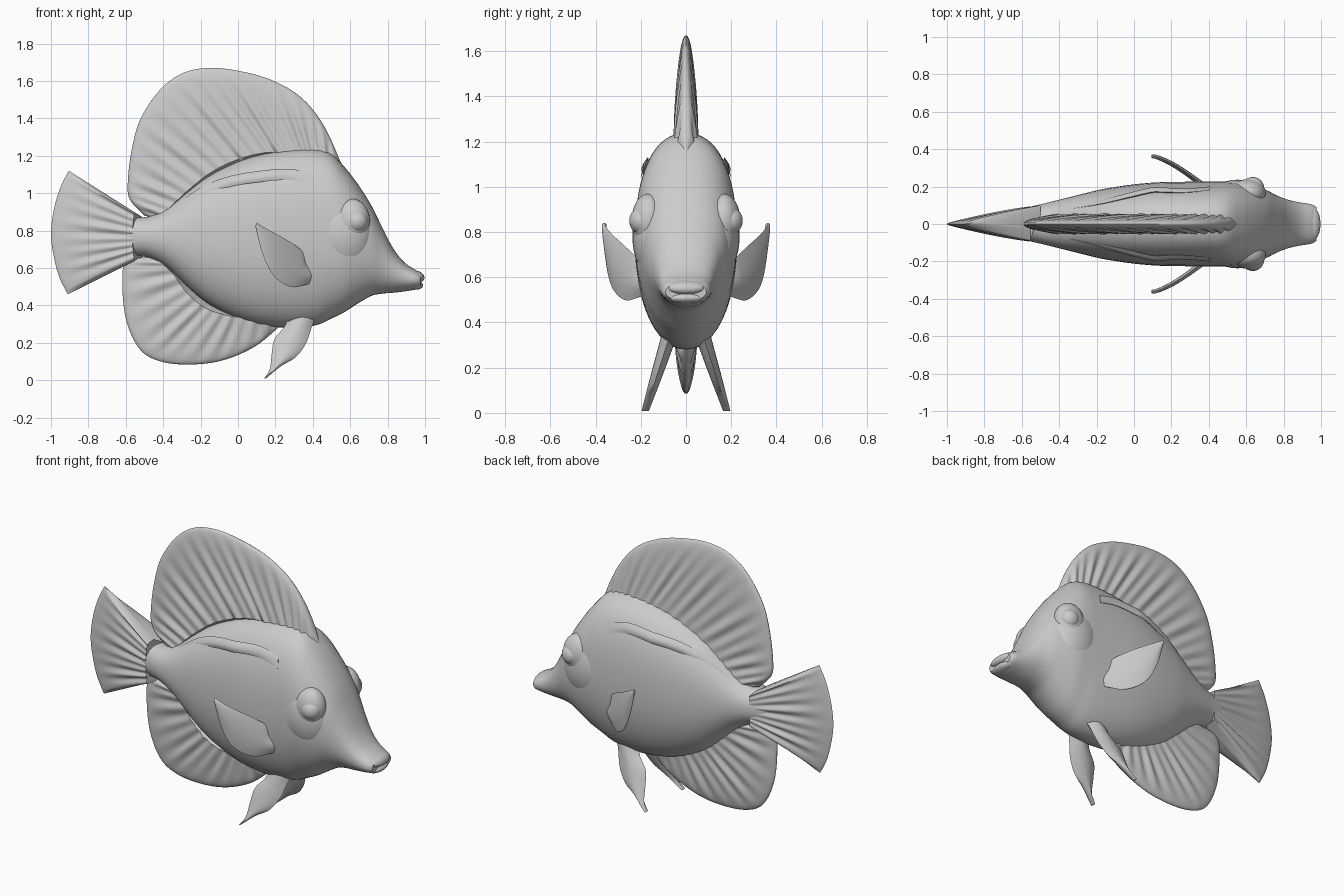
import bpy, bmesh, math

if "Cube" in bpy.data.objects:
    bpy.data.objects.remove(bpy.data.objects["Cube"])

GREY = bpy.data.materials.new("plain grey")
GREY.diffuse_color = (0.6, 0.6, 0.6, 1)
GREY.use_nodes = True
GREY.node_tree.nodes["Principled BSDF"].inputs["Base Color"].default_value = GREY.diffuse_color


def spline(pts, n):
    """Resample a point list into n points on a Catmull-Rom curve."""
    out, last = [], len(pts) - 1
    for k in range(n):
        f = k / (n - 1) * last
        i = min(int(f), last - 1)
        t = f - i
        p = [pts[max(0, min(last, i + d))] for d in (-1, 0, 1, 2)]
        out.append([0.5 * (2 * b + (c - a) * t + (2 * a - 5 * b + 4 * c - d) * t * t
                           + (3 * b - a - 3 * c + d) * t ** 3)
                    for a, b, c, d in zip(*p)])
    return out


def finish(name, bm, angle=50):
    bmesh.ops.remove_doubles(bm, verts=bm.verts, dist=0.0003)
    bmesh.ops.recalc_face_normals(bm, faces=bm.faces)
    mesh = bpy.data.meshes.new(name)
    bm.to_mesh(mesh)
    bm.free()
    mesh.materials.append(GREY)
    obj = bpy.data.objects.new(name, mesh)
    bpy.context.collection.objects.link(obj)
    bpy.ops.object.select_all(action='DESELECT')
    obj.select_set(True)
    bpy.context.view_layer.objects.active = obj
    bpy.ops.object.shade_smooth_by_angle(angle=math.radians(angle))
    return obj


def loft(name, rings, angle=50):
    """Skin closed rings of equal length and cap both ends."""
    bm = bmesh.new()
    vs = [[bm.verts.new(p) for p in r] for r in rings]
    m = len(rings[0])
    for a, b in zip(vs, vs[1:]):
        for j in range(m):
            k = (j + 1) % m
            bm.faces.new((a[j], a[k], b[k], b[j]))
    bm.faces.new(vs[0])
    bm.faces.new(vs[-1])
    return finish(name, bm, angle)


def fin(name, base, tip, n, half, offset=lambda x, z: 0.0):
    """Closed fin spanning two (x, z) edges; half(u, v) is half thickness."""
    a, b = spline(base, n), spline(tip, n)
    steps = 12
    rings = []
    for i in range(n):
        u = i / (n - 1)
        ring = []
        for side in (1, -1):
            for j in range(steps):
                v = math.sin(j / steps * math.pi / 2)
                if side < 0:
                    v = math.sin((steps - j) / steps * math.pi / 2)
                x = a[i][0] + (b[i][0] - a[i][0]) * v
                z = a[i][1] + (b[i][1] - a[i][1]) * v
                ring.append((x, offset(x, z) + side * half(u, v), z))
        rings.append(ring)
    return loft(name, rings)


def rayed(t0, t1, rays, depth=0.14):
    """Thickness of a median fin with rib-like rays and a rounded rim."""
    def half(u, v):
        t = (t0 + (t1 - t0) * v) * math.sqrt(max(0, 1 - v ** 10))
        t *= min(1, 0.3 + 14 * min(u, 1 - u))
        rib = math.sin(u * rays * math.tau) + 0.5 * math.sin(u * rays * 4.1 + 1)
        return t * (1 + depth * rib * math.sin(math.pi * v))
    return half


def ellipsoid(name, center, radii, tilt=0.0):
    bm = bmesh.new()
    bmesh.ops.create_uvsphere(bm, u_segments=32, v_segments=20, radius=1)
    c, s = math.cos(tilt), math.sin(tilt)
    for v in bm.verts:
        x, y, z = (v.co[k] * radii[k] for k in range(3))
        v.co = (center[0] + c * x + s * z, center[1] + y, center[2] - s * x + c * z)
    return finish(name, bm)


# Body: x, top, bottom, half width
sections = [(-0.66, 0.85, 0.69, 0.05), (-0.58, 0.87, 0.67, 0.085), (-0.48, 0.875, 0.655, 0.11),
            (-0.38, 0.92, 0.60, 0.135), (-0.28, 1.0, 0.51, 0.16), (-0.16, 1.09, 0.41, 0.188),
            (0.0, 1.17, 0.33, 0.212), (0.15, 1.215, 0.29, 0.224), (0.3, 1.235, 0.28, 0.226),
            (0.42, 1.235, 0.295, 0.226), (0.5, 1.21, 0.33, 0.226), (0.57, 1.14, 0.365, 0.222),
            (0.64, 1.05, 0.41, 0.205), (0.71, 0.94, 0.45, 0.18), (0.77, 0.82, 0.463, 0.15),
            (0.83, 0.705, 0.468, 0.128), (0.89, 0.63, 0.475, 0.115), (0.95, 0.59, 0.485, 0.105),
            (0.975, 0.575, 0.495, 0.09)]
rings = []
for x, top, bot, w in spline(sections, 91):
    ring = []
    for j in range(48):
        a = j / 48 * math.tau
        c, s = math.cos(a), math.sin(a)
        e = 2 / (2.3 if s > 0 else 2.1)
        ring.append((x, w * math.copysign(abs(c) ** e, c),
                     (top + bot) / 2 + (top - bot) / 2 * math.copysign(abs(s) ** e, s)))
    rings.append(ring)
loft("body", rings)

# Lips
ellipsoid("upper_lip", (0.955, 0, 0.555), (0.043, 0.088, 0.03), 0.3)
ellipsoid("lower_lip", (0.95, 0, 0.508), (0.04, 0.08, 0.024))

# Dorsal fin
fin("dorsal_fin",
    [(-0.42, 0.86), (-0.36, 0.89), (-0.28, 0.95), (-0.2, 1.0), (-0.1, 1.06), (0, 1.1),
     (0.1, 1.13), (0.2, 1.15), (0.28, 1.15), (0.36, 1.15), (0.42, 1.14), (0.48, 1.12), (0.52, 1.1)],
    [(-0.5, 0.88), (-0.58, 0.97), (-0.588, 1.08), (-0.565, 1.25), (-0.52, 1.4), (-0.42, 1.55),
     (-0.3, 1.64), (-0.16, 1.67), (0, 1.655), (0.18, 1.605), (0.34, 1.51), (0.46, 1.36), (0.56, 1.14)],
    150, rayed(0.055, 0.024, 19))

# Anal fin
fin("anal_fin",
    [(-0.42, 0.66), (-0.37, 0.62), (-0.3, 0.57), (-0.24, 0.51), (-0.18, 0.46), (-0.12, 0.42),
     (-0.05, 0.39), (0.02, 0.37), (0.1, 0.35), (0.18, 0.34)],
    [(-0.48, 0.66), (-0.6, 0.63), (-0.618, 0.5), (-0.595, 0.31), (-0.52, 0.16), (-0.4, 0.097),
     (-0.23, 0.085), (-0.07, 0.11), (0.09, 0.18), (0.22, 0.285)],
    120, rayed(0.05, 0.022, 13))

# Tail fin
fin("tail_fin",
    [(-0.5, 0.865), (-0.5, 0.835), (-0.5, 0.8), (-0.5, 0.765), (-0.5, 0.73), (-0.5, 0.7), (-0.5, 0.665)],
    [(-0.905, 1.12), (-0.95, 1.03), (-0.985, 0.91), (-1.0, 0.78), (-0.985, 0.66), (-0.955, 0.55), (-0.91, 0.46)],
    90, rayed(0.1, 0.013, 8, 0.08))


# Paired parts on both sides
def blade(t):
    return lambda u, v: t * (1 - 0.6 * u) * math.sin(math.pi * min(1, v)) + 0.0015


for side, tag in ((-1, "right"), (1, "left")):
    # Pectoral fin sweeps outwards towards its tip
    fin("pectoral_fin_" + tag,
        [(0.44, 0.585), (0.37, 0.63), (0.35, 0.685), (0.27, 0.745), (0.18, 0.795), (0.1, 0.84)],
        [(0.44, 0.54), (0.36, 0.51), (0.28, 0.5), (0.19, 0.56), (0.13, 0.68), (0.092, 0.825)],
        40, blade(0.022),
        lambda x, z, s=side: s * (0.362 - 0.15 * max(0, (x - 0.1) / 0.26) ** 1.4))
    # Pelvic fin splays below the belly
    fin("pelvic_fin_" + tag,
        [(0.43, 0.36), (0.40, 0.3), (0.365, 0.2), (0.31, 0.125), (0.23, 0.075), (0.147, 0.008)],
        [(0.27, 0.36), (0.25, 0.29), (0.195, 0.22), (0.18, 0.14), (0.17, 0.06), (0.14, 0.01)],
        40, blade(0.036),
        lambda x, z, s=side: s * (0.183 - 0.32 * z))
    # Gill cover, brow bulge and eye
    ellipsoid("gill_cover_" + tag, (0.555, side * 0.125, 0.78), (0.165, 0.112, 0.2), -0.15)
    ellipsoid("brow_" + tag, (0.61, side * 0.165, 0.855), (0.095, 0.075, 0.115))
    ellipsoid("eye_" + tag, (0.635, side * 0.195, 0.85), (0.06, 0.056, 0.06))
    # Raised rim along the back
    fin("back_ridge_" + tag,
        [(-0.34, 0.93), (-0.2, 1.03), (-0.05, 1.09), (0.12, 1.12), (0.28, 1.13), (0.4, 1.1)],
        [(-0.32, 0.90), (-0.18, 0.985), (-0.04, 1.035), (0.12, 1.06), (0.28, 1.07), (0.41, 1.04)],
        40, lambda u, v: 0.012 * math.sin(math.pi * v) * math.sin(math.pi * u) + 0.001,
        lambda x, z, s=side: s * (0.186 - 0.3 * max(0, 0.12 - x) ** 1.35 - 0.35 * (z - 1.08 + 0.35 * max(0, 0.1 - x))))
